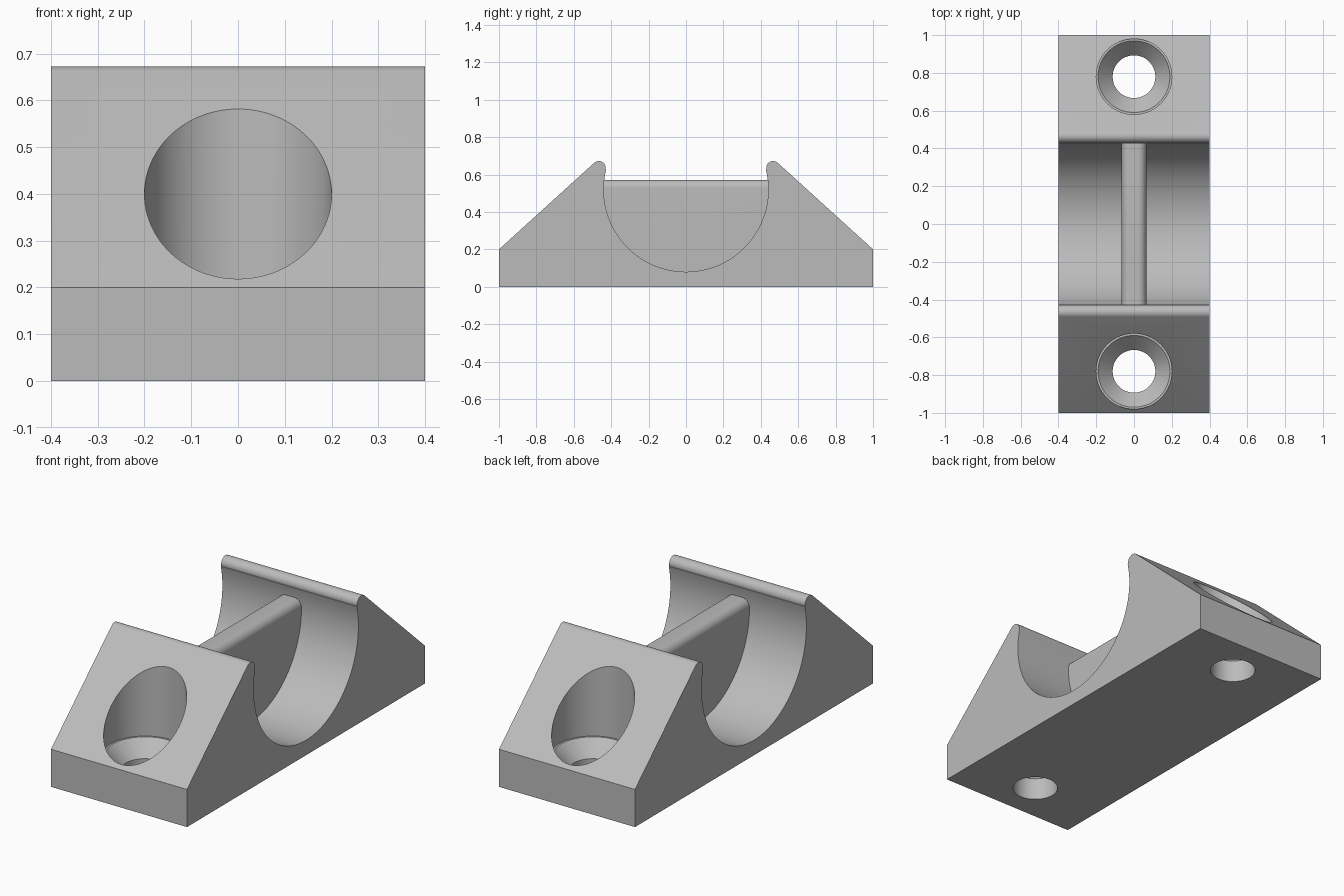
import bpy, bmesh
from math import sin, cos, pi, radians, sqrt, asin
from mathutils import Matrix, Vector

if "Cube" in bpy.data.objects:
    bpy.data.objects.remove(bpy.data.objects["Cube"])

grey = bpy.data.materials.new("plain grey")
grey.use_nodes = True
COLOUR = (0.5, 0.5, 0.5, 1)
grey.diffuse_color = COLOUR
grey.node_tree.nodes["Principled BSDF"].inputs["Base Color"].default_value = COLOUR


def arc(cx, cy, r, start, end, n):
    """Points on an arc, angles in degrees."""
    angles = [radians(start + (end - start) * i / n) for i in range(n + 1)]
    return [(cx + r * cos(a), cy + r * sin(a)) for a in angles]


def add_object(name, bm):
    bmesh.ops.recalc_face_normals(bm, faces=bm.faces)
    mesh = bpy.data.meshes.new(name)
    bm.to_mesh(mesh)
    bm.free()
    mesh.materials.append(grey)
    obj = bpy.data.objects.new(name, mesh)
    bpy.context.collection.objects.link(obj)
    return obj


def prism(name, points, offset):
    """Extrude a closed outline from -offset to +offset."""
    bm = bmesh.new()
    face = bm.faces.new([bm.verts.new(Vector(p) - Vector(offset)) for p in points])
    new = bmesh.ops.extrude_face_region(bm, geom=[face])["geom"]
    verts = [v for v in new if isinstance(v, bmesh.types.BMVert)]
    bmesh.ops.translate(bm, verts=verts, vec=Vector(offset) * 2)
    return add_object(name, bm)


def lathe(name, profile, y, steps=96):
    """Spin a radius/height profile about a vertical axis at y."""
    bm = bmesh.new()
    rings = [[bm.verts.new((r * cos(2 * pi * i / steps), y + r * sin(2 * pi * i / steps), z))
              for i in range(steps)] for r, z in profile]
    for a, b in zip(rings, rings[1:]):
        for i in range(steps):
            j = (i + 1) % steps
            bm.faces.new((a[i], a[j], b[j], b[i]))
    bm.faces.new(rings[0])
    bm.faces.new(rings[-1])
    return add_object(name, bm)


def combine(target, tool, operation):
    mod = target.modifiers.new(operation.lower(), 'BOOLEAN')
    mod.operation = operation
    mod.solver = 'EXACT'
    mod.object = tool
    bpy.context.view_layer.objects.active = target
    bpy.ops.object.modifier_apply(modifier=mod.name)
    bpy.data.objects.remove(tool)


# Saddle: sloped sides, rounded lips and a round cradle
RADIUS, CENTRE_Z = 0.44, 0.52
cradle_end = 14.2
lip = arc(0.466, 0.635, 0.037, 47.7, 190, 16)
right = [(1, 0), (1, 0.2)] + lip
cradle = arc(0, CENTRE_Z, RADIUS, cradle_end, -180 - cradle_end, 96)
left = [(-y, z) for y, z in reversed(right)]
outline = right + cradle + left
saddle = prism("saddle_clamp", [(0, y, z) for y, z in outline], (0.4, 0, 0))

# Centre rib with rounded top edges
WIDTH, TOP, FILLET = 0.065, 0.572, 0.042
side = WIDTH - FILLET
rib_outline = ([(-WIDTH, 0.04), (WIDTH, 0.04)]
               + arc(side, TOP - FILLET, FILLET, 0, 90, 10)
               + arc(-side, TOP - FILLET, FILLET, 90, 180, 10))
rib = prism("centre_rib", [(x, 0, z) for x, z in rib_outline], (0, 0.46, 0))
combine(saddle, rib, 'UNION')

# Countersunk screw holes with access bores
hole = [(0.113, -0.1), (0.113, 0.12), (0.19, 0.2), (0.2, 0.2), (0.2, 0.9)]
for y in (-0.78, 0.78):
    combine(saddle, lathe("screw_hole_cutter", hole, y), 'DIFFERENCE')

bpy.ops.object.select_all(action='DESELECT')
saddle.select_set(True)
bpy.context.view_layer.objects.active = saddle
bpy.ops.object.shade_smooth_by_angle(angle=radians(25))
